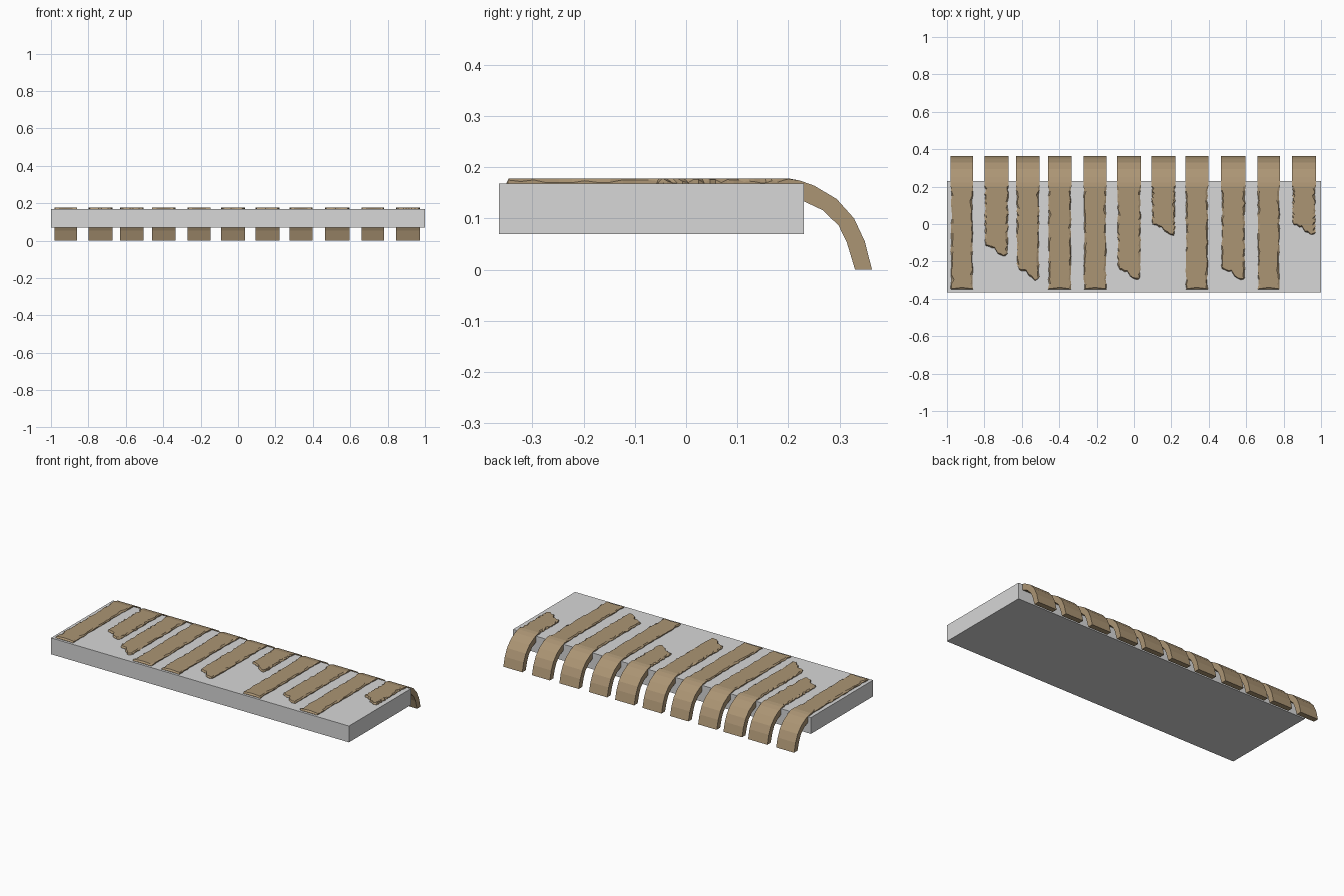
import bpy, bmesh, random

if "Cube" in bpy.data.objects:
    bpy.data.objects.remove(bpy.data.objects["Cube"])

random.seed(4)


def material(name, rgb):
    m = bpy.data.materials.new(name)
    m.diffuse_color = (*rgb, 1)
    m.use_nodes = True
    m.node_tree.nodes["Principled BSDF"].inputs["Base Color"].default_value = m.diffuse_color
    return m


STONE = material("pale_grey", (0.68, 0.68, 0.68))
WOOD = material("tan_wood", (0.41, 0.30, 0.175))


def finish(bm, name, mat):
    bmesh.ops.recalc_face_normals(bm, faces=bm.faces)
    me = bpy.data.meshes.new(name)
    bm.to_mesh(me)
    bm.free()
    me.materials.append(mat)
    ob = bpy.data.objects.new(name, me)
    bpy.context.collection.objects.link(ob)
    return ob


# base slab
bm = bmesh.new()
bmesh.ops.create_cube(bm, size=1)
for v in bm.verts:
    v.co.x *= 2
    v.co.y = v.co.y * 0.595 - 0.0675
    v.co.z = v.co.z * 0.099 + 0.1185
finish(bm, "base_slab", STONE)

# hanging bend of a plank, from the floor up: (outer y, z), (inner y, z)
BEND = [((0.363, 0.0), (0.330, 0.0)), ((0.349, 0.055), (0.314, 0.053)),
        ((0.328, 0.100), (0.298, 0.086)), ((0.294, 0.138), (0.267, 0.116)),
        ((0.250, 0.164), (0.235, 0.131)), ((0.222, 0.174), (0.215, 0.140))]
COLS = [0, 0.07, 0.2, 0.32, 0.42, 0.55, 0.66, 0.8, 0.93, 1]
# ragged end: how far each column falls short of the tip
RAGGED = [0.075, 0.058, 0.052, 0.045, 0.046, 0.02, 0.012, 0.0, 0.002, 0.012]


def plank(name, x0, x1, tip, broken):
    bm = bmesh.new()
    n, w = len(COLS), x1 - x0
    rows = []
    for (yo, zo), (yi, zi) in BEND:
        top = [bm.verts.new((x0 + u * w, yo, zo)) for u in COLS]
        low = [bm.verts.new((x0 + u * w, yi, zi)) for u in COLS]
        rows.append((top, low))
    start, steps = 0.20, 22
    ends = [tip + (r + random.uniform(-.004, .004) if broken else 0) for r in RAGGED]
    for k in range(steps + 2):
        last = k == steps + 1
        chip = [random.uniform(0, 0.007) if k else 0 for _ in range(2)]
        inset = [random.uniform(0.002, 0.012) for _ in range(2)]
        top, low = [], []
        for i, u in enumerate(COLS):
            bite = 0.003 + (0.008 * (1 - abs(2 * u - 1)) if not broken else
                            random.uniform(0, 0.006))
            y = ends[i] if last else start + (ends[i] + bite - start) * k / steps
            x, z = x0 + u * w, 0.178
            if i in (0, n - 1):
                s = 0 if i == 0 else 1
                x += chip[s] * (1 - 2 * s)
                z = random.uniform(0.169, 0.176) if k else 0.177
            elif i in (1, n - 2):
                s = 0 if i == 1 else 1
                x = (x0 + chip[0] + inset[0]) if s == 0 else (x1 - chip[1] - inset[1])
            if last:
                z = 0.170
            top.append(bm.verts.new((x, y, z)))
            low.append(bm.verts.new((x, y, 0.148)))
        rows.append((top, low))
    # skin the top, underside, sides and both ends
    for (ta, la), (tb, lb) in zip(rows, rows[1:]):
        for i in range(n - 1):
            bm.faces.new((ta[i], ta[i + 1], tb[i + 1], tb[i]))
            bm.faces.new((la[i], lb[i], lb[i + 1], la[i + 1]))
        for i in (0, n - 1):
            bm.faces.new((ta[i], tb[i], lb[i], la[i]))
    for t, l in (rows[0], rows[-1]):
        for i in range(n - 1):
            bm.faces.new((t[i], l[i], l[i + 1], t[i + 1]))
    finish(bm, name, WOOD)


# planks along the slab: left x, right x, tip y, broken end
PLANKS = [(-0.98, -0.86, -0.35, 0), (-0.80, -0.67, -0.175, 1),
          (-0.63, -0.505, -0.30, 1), (-0.46, -0.335, -0.35, 0),
          (-0.27, -0.147, -0.35, 0), (-0.09, 0.038, -0.30, 1),
          (0.094, 0.222, -0.06, 1), (0.275, 0.397, -0.35, 0),
          (0.466, 0.596, -0.30, 1), (0.66, 0.78, -0.35, 0),
          (0.845, 0.972, -0.06, 1)]
for i, p in enumerate(PLANKS):
    plank(f"plank_{i + 1}", *p)
